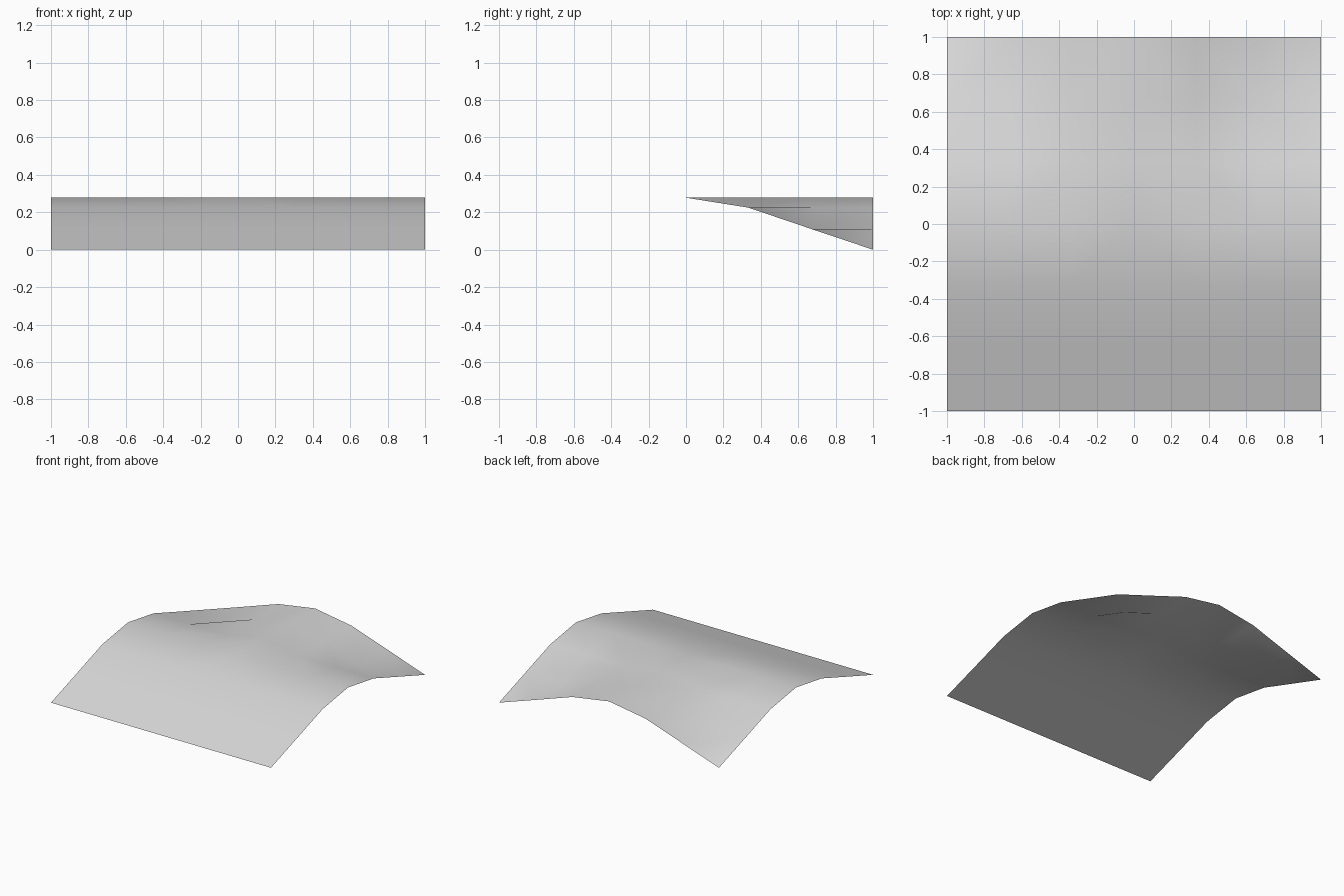
import bpy
import bmesh

cube = bpy.data.objects.get("Cube")
if cube:
    bpy.data.objects.remove(cube)

# Arch profile: height at each grid step away from a ridge line
HEIGHTS = [0.278, 0.225, 0.112, 0.0]
STEPS = len(HEIGHTS) - 1


def height(i, j):
    """One ridge runs along x; a second branches from its middle to the back."""
    across = abs(j)
    if j > 0:
        across = min(across, abs(i))
    return HEIGHTS[across]


# Pale grey sheet
grey = bpy.data.materials.new("pale_grey")
grey.use_nodes = True
colour = (0.69, 0.69, 0.69, 1)
grey.diffuse_color = colour
grey.node_tree.nodes["Principled BSDF"].inputs["Base Color"].default_value = colour

# Square grid raised into a T-shaped ridge
bm = bmesh.new()
span = range(-STEPS, STEPS + 1)
grid = {(i, j): bm.verts.new((i / STEPS, j / STEPS, height(i, j)))
        for i in span for j in span}
for i in range(-STEPS, STEPS):
    for j in range(-STEPS, STEPS):
        a, b, c, d = (grid[i, j], grid[i + 1, j],
                      grid[i + 1, j + 1], grid[i, j + 1])
        # Diagonals mirror about the middle, crossing the two valleys
        if i < 0:
            bm.faces.new((a, b, c))
            bm.faces.new((a, c, d))
        else:
            bm.faces.new((a, b, d))
            bm.faces.new((b, c, d))
for face in bm.faces:
    face.smooth = True

mesh = bpy.data.meshes.new("ridge_sheet")
bm.to_mesh(mesh)
bm.free()
mesh.materials.append(grey)
sheet = bpy.data.objects.new("ridge_sheet", mesh)
bpy.context.collection.objects.link(sheet)
